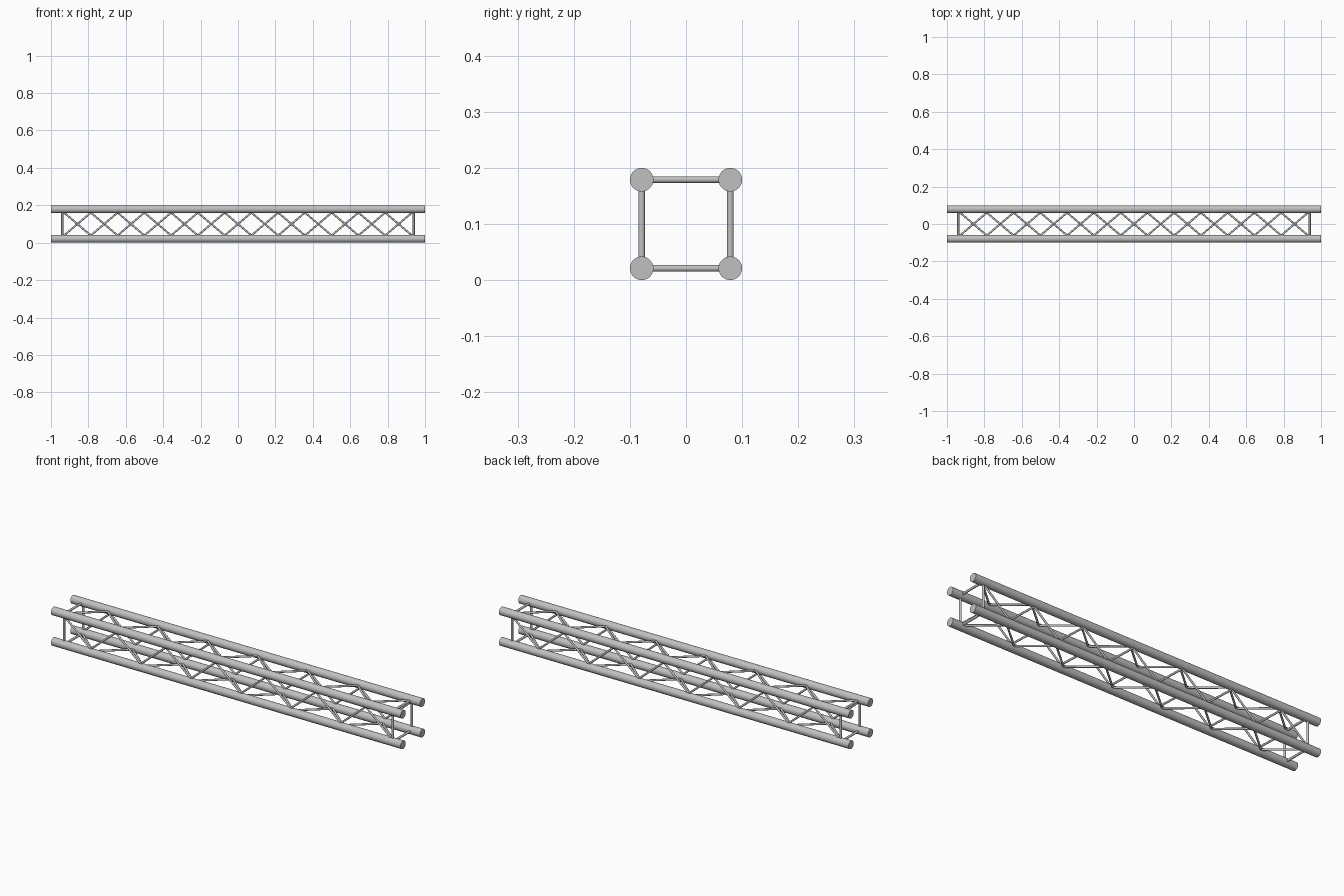
import bpy
from math import radians
from mathutils import Vector, Matrix

cube = bpy.data.objects.get("Cube")
if cube:
    bpy.data.objects.remove(cube, do_unlink=True)

metal = bpy.data.materials.new("grey_aluminium")
metal.use_nodes = True
colour = (0.53, 0.53, 0.53, 1)
metal.diffuse_color = colour
metal.node_tree.nodes["Principled BSDF"].inputs["Base Color"].default_value = colour

CENTRE = Vector((0, 0, 0.1))
CHORD_R, OFFSET = 0.021, 0.079
POST_R, POST_X = 0.006, 0.94
BRACE_R, BRACE_X, NODE = 0.005, 0.93, 0.061
BAYS = 13


def tube(name, start, end, radius, sides):
    """Round bar between two points, given relative to the truss axis."""
    axis = end - start
    bpy.ops.mesh.primitive_cylinder_add(
        vertices=sides, radius=radius, depth=axis.length,
        location=CENTRE + (start + end) / 2,
        rotation=axis.to_track_quat("Z", "Y").to_euler())
    bar = bpy.context.object
    bar.name = name
    bar.data.materials.append(metal)
    bpy.ops.object.shade_smooth_by_angle(angle=radians(40))


# Four main chords
for y, side in ((-1, "front"), (1, "back")):
    for z, level in ((-1, "lower"), (1, "upper")):
        at = Vector((0, y * OFFSET, z * OFFSET))
        tube(f"{level}_{side}_chord", at - Vector((1, 0, 0)),
             at + Vector((1, 0, 0)), CHORD_R, 32)

# Each face: outward direction, and the direction its zigzag starts from
faces = {
    "front": (Vector((0, -1, 0)), Vector((0, 0, 1))),
    "back": (Vector((0, 1, 0)), Vector((0, 0, -1))),
    "top": (Vector((0, 0, 1)), Vector((0, -1, 0))),
    "bottom": (Vector((0, 0, -1)), Vector((0, 1, 0))),
}
step = 2 * BRACE_X / BAYS
for face, (out, across) in faces.items():
    # End posts
    for sx, end in ((-1, "right"), (1, "left")):
        at = out * OFFSET + Vector((sx * POST_X, 0, 0))
        tube(f"{face}_{end}_post", at - across * NODE, at + across * NODE, POST_R, 16)
    # Zigzag bracing
    nodes = [out * OFFSET + across * NODE * (-1) ** i
             + Vector((-BRACE_X + i * step, 0, 0)) for i in range(BAYS + 1)]
    for i, (a, b) in enumerate(zip(nodes, nodes[1:])):
        tube(f"{face}_brace_{i + 1}", a, b, BRACE_R, 12)
